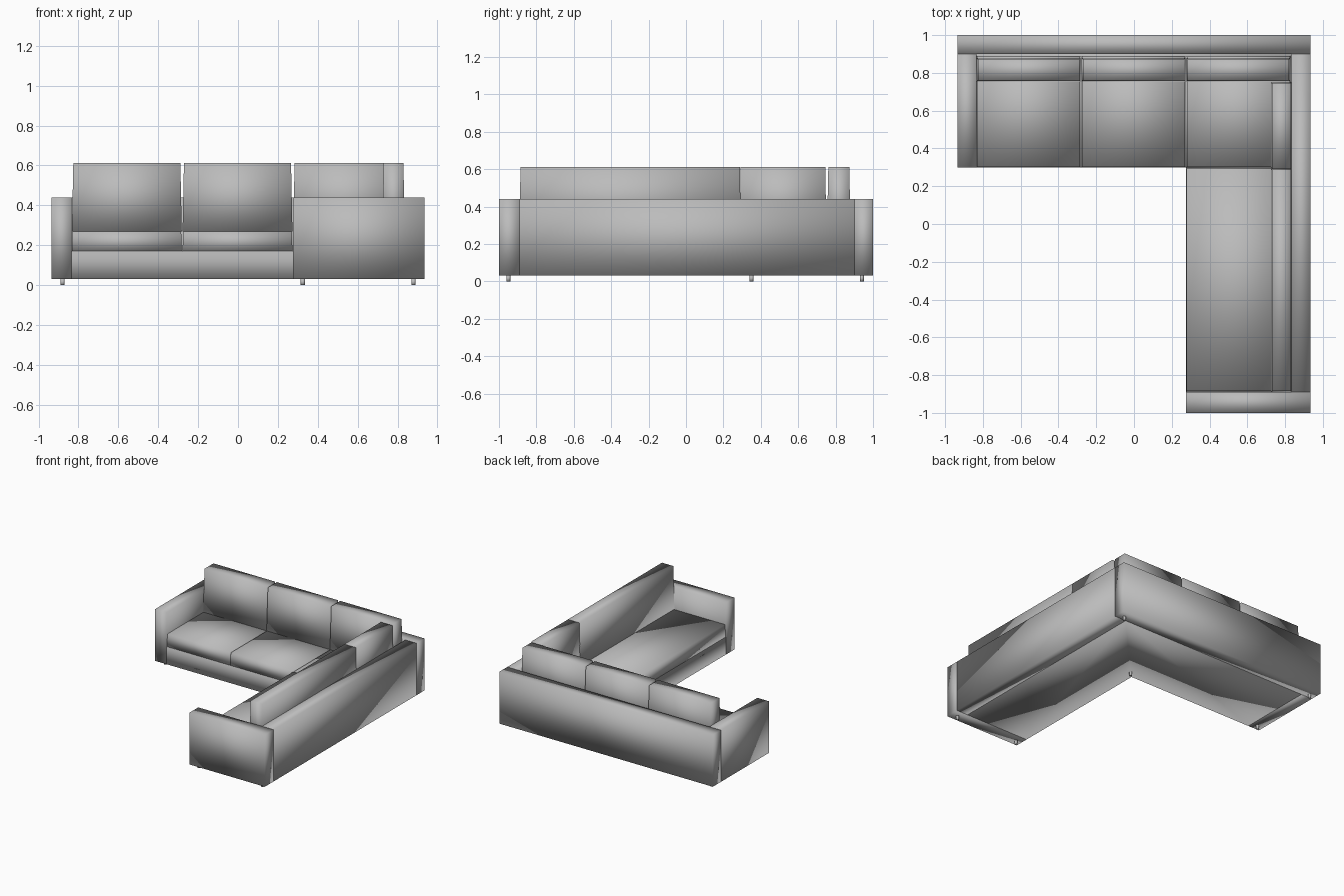
import bpy
import bmesh

old = bpy.data.objects.get("Cube")
if old:
    bpy.data.objects.remove(old, do_unlink=True)


def make_material(name, value):
    mat = bpy.data.materials.new(name)
    mat.use_nodes = True
    colour = (value, value, value, 1)
    mat.diffuse_color = colour
    mat.node_tree.nodes["Principled BSDF"].inputs["Base Color"].default_value = colour
    return mat


fabric = make_material("grey fabric", 0.5)


def finish(name, bm):
    bmesh.ops.recalc_face_normals(bm, faces=bm.faces)
    for face in bm.faces:
        face.smooth = True
    mesh = bpy.data.meshes.new(name)
    bm.to_mesh(mesh)
    bm.free()
    mesh.materials.append(fabric)
    obj = bpy.data.objects.new(name, mesh)
    bpy.context.collection.objects.link(obj)
    return obj


def prism(name, outline, z0, z1):
    """Extrude a plan outline upward."""
    bm = bmesh.new()
    face = bm.faces.new([bm.verts.new((x, y, z0)) for x, y in outline])
    top = bmesh.ops.extrude_face_region(bm, geom=[face])["geom"]
    for v in top:
        if isinstance(v, bmesh.types.BMVert):
            v.co.z = z1
    return finish(name, bm)


def block(name, x, y, z, taper=0.0):
    """Box between limits, its top drawn in by the taper on each side."""
    bm = bmesh.new()
    bmesh.ops.create_cube(bm, size=1)
    for v in bm.verts:
        inset = taper if v.co.z > 0 else 0
        v.co = (x[1] - inset if v.co.x > 0 else x[0] + inset,
                y[1] - inset if v.co.y > 0 else y[0] + inset,
                z[1] if v.co.z > 0 else z[0])
    return finish(name, bm)


# Plan limits of the frame
OUT, IN = 0.935, 0.835
BACK, FRONT, SEAT_FRONT = 0.9, -0.89, 0.3
CHAISE = 0.275
FLOOR, DECK, SEAT, ARM, TOP = 0.03, 0.17, 0.27, 0.44, 0.612

# Base and surrounding walls
prism("base", [(-IN, BACK), (-IN, SEAT_FRONT), (CHAISE, SEAT_FRONT),
               (CHAISE, FRONT), (IN, FRONT), (IN, BACK)], FLOOR, DECK)
wall_z = (FLOOR, ARM)
block("back_wall", (-OUT, OUT), (BACK, 1), wall_z)
block("side_wall", (IN, OUT), (FRONT, BACK), wall_z)
block("right_arm", (-OUT, -IN), (SEAT_FRONT, BACK), wall_z)
block("front_arm", (CHAISE, OUT), (-1, FRONT), wall_z)

# Three seats along the back, each with a back cushion
step = (CHAISE + IN) / 2
for i in range(3):
    left = -IN + i * step
    span = (left + 0.002, left + step - 0.002)
    block(f"seat_cushion_{i + 1}", span, (SEAT_FRONT, 0.89), (DECK, SEAT), 0.003)
    block(f"back_cushion_{i + 1}", span, (0.754, 0.88), (SEAT, TOP), 0.007)

# Chaise seat and the cushions along the side wall
block("chaise_cushion", (CHAISE, IN - 0.002), (-0.888, 0.297), (DECK, SEAT), 0.003)
block("side_cushion_long", (0.725, IN), (FRONT, 0.293), (SEAT, TOP), 0.005)
block("side_cushion_short", (0.725, IN), (0.287, 0.75), (SEAT, TOP), 0.005)

# Short round legs
for i, (x, y) in enumerate([(-0.88, 0.94), (-0.88, 0.35), (0.325, 0.35),
                            (0.325, -0.95), (0.88, -0.95), (0.88, 0.94)]):
    bm = bmesh.new()
    bmesh.ops.create_cone(bm, cap_ends=True, segments=12, radius1=0.011,
                          radius2=0.011, depth=FLOOR)
    bmesh.ops.translate(bm, verts=bm.verts, vec=(x, y, FLOOR / 2))
    finish(f"leg_{i + 1}", bm)
